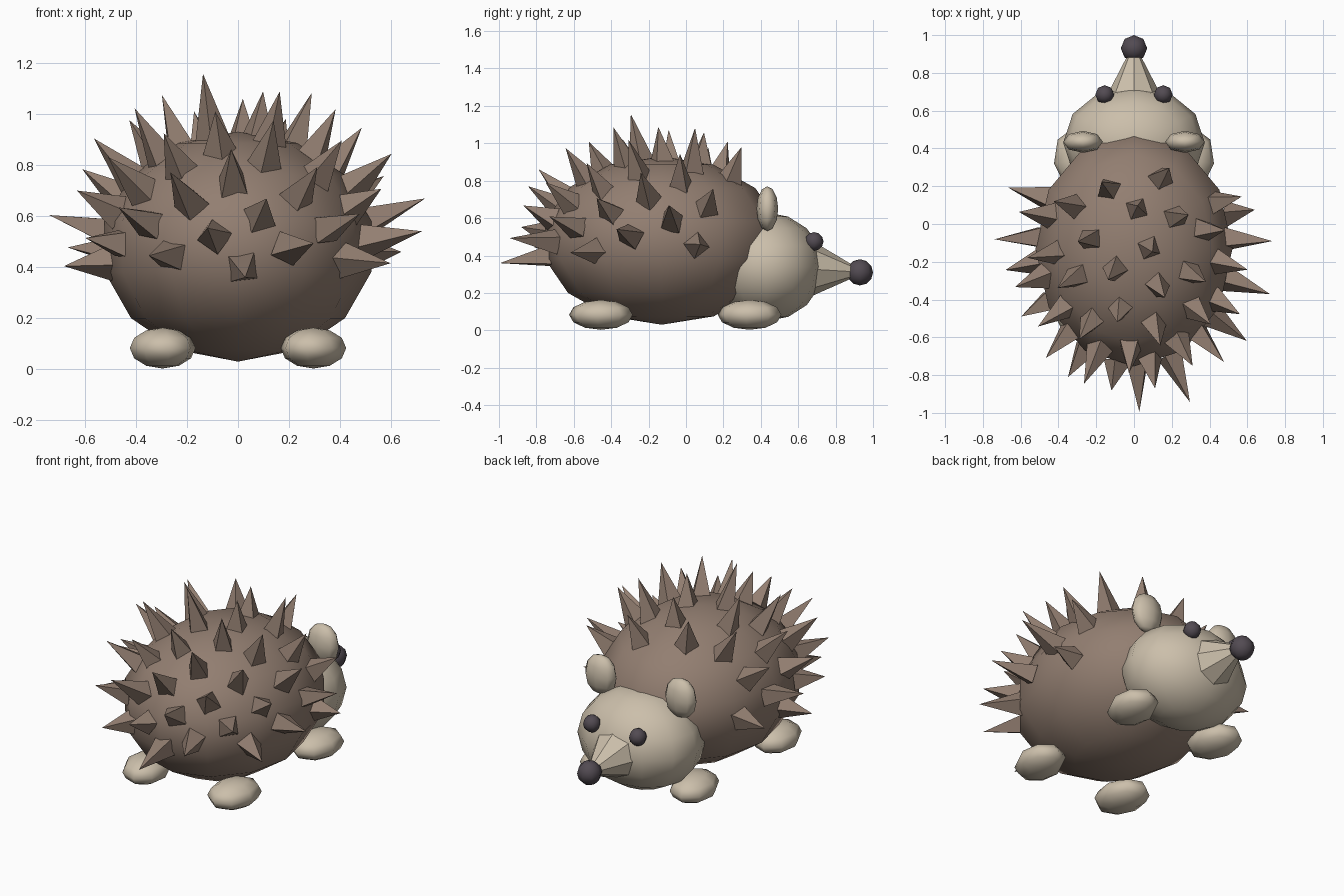
import bpy
import bmesh
import math
import random
from mathutils import Vector, Matrix

random.seed(4)
scene = bpy.context.scene
if "Cube" in bpy.data.objects:
    bpy.data.objects.remove(bpy.data.objects["Cube"], do_unlink=True)


def make_material(name, colour):
    material = bpy.data.materials.new(name)
    material.use_nodes = True
    rgba = (*colour, 1.0)
    material.diffuse_color = rgba
    material.node_tree.nodes["Principled BSDF"].inputs["Base Color"].default_value = rgba
    return material


brown = make_material("warm brown", (0.29, 0.21, 0.165))
cream = make_material("pale cream", (0.6, 0.52, 0.405))
dark = make_material("dark plum grey", (0.085, 0.07, 0.085))


def add_object(name, bm, material, smooth=True):
    mesh = bpy.data.meshes.new(name)
    bmesh.ops.recalc_face_normals(bm, faces=bm.faces)
    for face in bm.faces:
        face.smooth = smooth
    bm.to_mesh(mesh)
    bm.free()
    mesh.materials.append(material)
    obj = bpy.data.objects.new(name, mesh)
    scene.collection.objects.link(obj)
    return obj


def ellipsoid(name, centre, radii, material, segments=8, rings=6, yaw=0.0):
    bm = bmesh.new()
    bmesh.ops.create_uvsphere(bm, u_segments=segments, v_segments=rings, radius=1)
    place = (Matrix.Translation(centre) @ Matrix.Rotation(yaw, 4, "Z")
             @ Matrix.Diagonal((*radii, 1)))
    bmesh.ops.transform(bm, matrix=place, verts=bm.verts)
    return add_object(name, bm, material)


def add_cone(bm, base, direction, length, radius, sides, tip_radius=0.0, roll=0.0):
    """Cone whose base centre sits at base and which points along direction."""
    turn = direction.to_track_quat("Z", "Y").to_matrix().to_4x4()
    place = (Matrix.Translation(base + direction * length / 2) @ turn
             @ Matrix.Rotation(roll, 4, "Z"))
    bmesh.ops.create_cone(bm, cap_ends=True, segments=sides, radius1=radius,
                          radius2=tip_radius, depth=length, matrix=place)


# Body and head
body_centre = Vector((0, -0.13, 0.48))
body_radii = Vector((0.535, 0.64, 0.45))
ellipsoid("body", body_centre, body_radii, brown, segments=12, rings=7)
ellipsoid("head", (0, 0.43, 0.34), (0.375, 0.305, 0.29), cream, segments=12, rings=8)

# Snout and nose
bm = bmesh.new()
add_cone(bm, Vector((0, 0.62, 0.33)), Vector((0, 1, -0.06)).normalized(),
         0.32, 0.175, 8, tip_radius=0.01)
add_object("snout", bm, cream, smooth=False)
ellipsoid("nose", (0, 0.93, 0.31), (0.07, 0.07, 0.07), dark)

# Paired eyes, ears and feet
for side, sign in (("left", 1), ("right", -1)):
    ellipsoid(side + "_eye", (sign * 0.155, 0.685, 0.475), (0.05, 0.05, 0.05), dark)
    ellipsoid(side + "_ear", (sign * 0.27, 0.435, 0.65), (0.105, 0.058, 0.12), cream)
    for end, y in (("front", 0.34), ("rear", -0.455)):
        ellipsoid(f"{side}_{end}_foot", (sign * 0.295, y, 0.083),
                  (0.13, 0.172, 0.08), cream, yaw=-sign * 0.15)

# Spines spread over the back along a golden angle spiral
golden_angle = math.pi * (3 - math.sqrt(5))
spiral_count = 90
lengths = {1: 0.25, 4: 0.2, 5: 0.22, 9: 0.22, 21: 0.2, 27: 0.22, 32: 0.15, 34: 0.23,
           38: 0.22, 40: 0.13, 42: 0.22, 43: 0.14, 45: 0.24, 46: 0.19, 47: 0.13,
           51: 0.16, 53: 0.24}
bm = bmesh.new()
for i in range(spiral_count):
    height = 1 - (2 * i + 1) / spiral_count
    ring = math.sqrt(1 - height * height)
    angle = -golden_angle * i
    unit = Vector((ring * math.cos(angle), ring * math.sin(angle), height))
    # leave the belly and the face side bare
    if height < -0.2 or unit.y > 0.6 or (unit.y > 0.56 and height < 0.7):
        continue
    base = body_centre + unit * body_radii
    normal = Vector(a / b for a, b in zip(unit, body_radii)).normalized()
    direction = (normal + Vector((0, -0.12, 0.1))).normalized()
    length = lengths.get(i, random.uniform(0.15, 0.21))
    sink = 0.03
    add_cone(bm, base - direction * sink, direction, length + sink, 0.072, 4,
             roll=random.uniform(0, math.pi))
add_object("spines", bm, brown, smooth=False)
